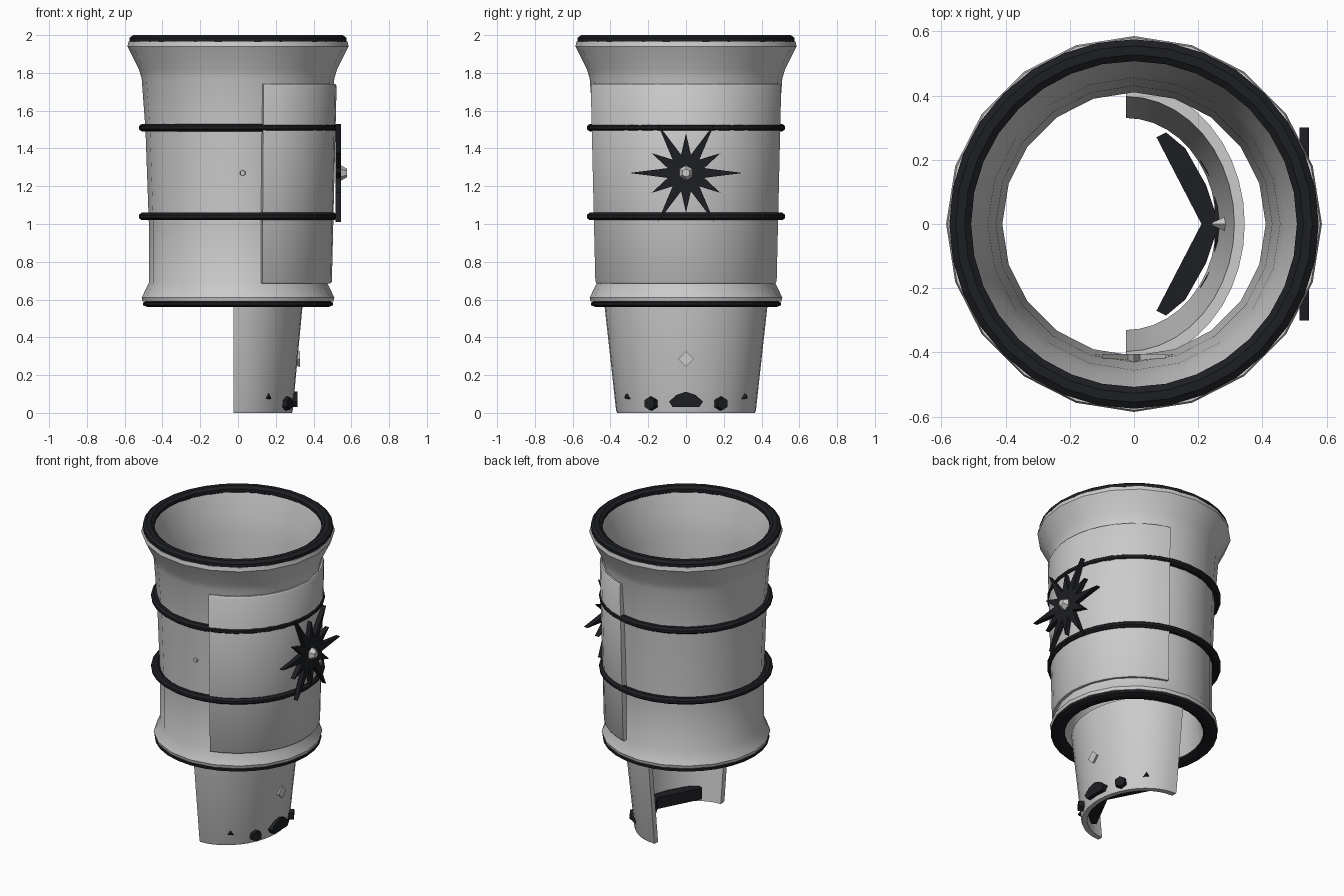
import bpy, bmesh, math
from mathutils import Vector, Matrix

if "Cube" in bpy.data.objects:
    bpy.data.objects.remove(bpy.data.objects["Cube"])

black = bpy.data.materials.new("black")
black.diffuse_color = (0.012, 0.013, 0.016, 1)
black.use_nodes = True
black.node_tree.nodes["Principled BSDF"].inputs["Base Color"].default_value = black.diffuse_color


def finish(name, bm, mat=None, smooth=None):
    bmesh.ops.recalc_face_normals(bm, faces=bm.faces)
    me = bpy.data.meshes.new(name)
    bm.to_mesh(me)
    bm.free()
    ob = bpy.data.objects.new(name, me)
    bpy.context.collection.objects.link(ob)
    if mat:
        me.materials.append(mat)
    if smooth:
        bpy.ops.object.select_all(action='DESELECT')
        ob.select_set(True)
        bpy.context.view_layer.objects.active = ob
        bpy.ops.object.shade_smooth_by_angle(angle=math.radians(smooth))
    return ob


def revolve(name, profile, n, a0=0, a1=360, sx=1, cx=0, mat=None, smooth=35):
    """Sweep a closed (radius, z) profile about z; partial sweeps get end caps."""
    bm = bmesh.new()
    full = a1 - a0 == 360
    rows = []
    for i in range(n if full else n + 1):
        a = math.radians(a0 + (a1 - a0) * i / n)
        rows.append([bm.verts.new((cx + sx * r * math.cos(a), r * math.sin(a), z))
                     for r, z in profile])
    m = len(profile)
    for i in range(n):
        p, q = rows[i], rows[(i + 1) % len(rows)]
        for j in range(m):
            k = (j + 1) % m
            bm.faces.new((p[j], q[j], q[k], p[k]))
    if not full:
        bm.faces.new(rows[0])
        bm.faces.new(rows[-1])
    return finish(name, bm, mat, smooth)


def oval(r, z, dr, dz, n=8):
    return [(r + dr * math.cos(math.tau * (i + .5) / n) * 1.08,
             z + dz * math.sin(math.tau * (i + .5) / n) * 1.08) for i in range(n)]


def prism(name, pts, lo, hi, matrix=Matrix(), mat=None):
    """Extrude a 2D outline along local z, then place it with the matrix."""
    bm = bmesh.new()
    f = bm.faces.new([bm.verts.new((x, y, lo)) for x, y in pts])
    ext = bmesh.ops.extrude_face_region(bm, geom=[f])
    top = [v for v in ext['geom'] if isinstance(v, bmesh.types.BMVert)]
    bmesh.ops.translate(bm, verts=top, vec=(0, 0, hi - lo))
    bm.transform(matrix)
    return finish(name, bm, mat)


def stud(name, loc, direction, r1, r2, depth, sides, mat=None):
    bm = bmesh.new()
    rot = Vector(direction).to_track_quat('Z', 'Y').to_matrix().to_4x4()
    bmesh.ops.create_cone(bm, cap_ends=True, segments=sides, radius1=r1, radius2=r2,
                          depth=depth, matrix=Matrix.Translation(loc) @ rot)
    return finish(name, bm, mat)


def star(long, short, valley):
    pts = []
    for i in range(24):
        r = valley if i % 2 else (long if i % 4 == 0 else short)
        a = math.tau * i / 24
        pts.append((r * math.cos(a), r * math.sin(a)))
    return pts


# Main flared sleeve
revolve("sleeve", [(.505, .59), (.51, .61), (.472, .69), (.472, 1.0), (.49, 1.5),
                   (.51, 1.77), (.525, 1.82), (.585, 1.94), (.58, 1.965),
                   (.52, 1.965), (.475, 1.82), (.455, 1.7), (.43, 1.4), (.41, 1.0),
                   (.41, .69), (.43, .59)], 20)

# Black trim rings
revolve("top_rim", oval(.541, 1.975, .034, .025), 32, mat=black, smooth=None)
revolve("bottom_rim", oval(.462, .577, .042, .016), 32, mat=black, smooth=None)
for i, z in enumerate((1.04, 1.51)):
    revolve(f"band_{i + 1}", oval(.499, z, .026, .02), 32, mat=black)

# Curved outer plate on the right side
revolve("side_plate", [(.46, .69), (.49, .685), (.497, .695), (.522, 1.73),
                       (.515, 1.742), (.48, 1.74)], 16, -75, 75)

# Lower half shell
revolve("lower_shell", [(.365, 0), (.37, .012), (.435, .6), (.397, .6), (.33, .0)],
        20, -90, 90, sx=.85, cx=-.025)

# Spiked emblem with a pale centre
to_right = Matrix(((0, 0, 1, 0), (1, 0, 0, 0), (0, 1, 0, 1.27), (0, 0, 0, 1)))
prism("star_plate", star(.3, .21, .1), .515, .545, to_right, black)
stud("star_centre", (.56, 0, 1.27), (1, 0, 0), .042, .022, .035, 6)

# Front rivet and its mostly buried backing
to_front = Matrix(((1, 0, 0, 0), (0, 0, -1, 0), (0, 1, 0, 1.27), (0, 0, 0, 1)))
prism("rivet_backing", star(.2, .14, .07), .405, .43, to_front)
stud("front_rivet", (.025, -.475, 1.27), (0, -1, 0), .018, .014, .03, 6)

# Pale pointed stud through the lower shell
stud("shell_stud", (.285, 0, .285), (-1, 0, 0), .042, .004, .085, 4)

# Black braces inside the lower shell, with studs outside
for s, side in ((1, "back"), (-1, "front")):
    brace = [(.07, .27), (.10, .285), (.16, .235), (.225, .12), (.265, 0), (.21, 0)]
    prism("brace_" + side, [(x, y * s) for x, y in brace], .03, .105, mat=black)
    stud("hex_stud_" + side, (.25, .18 * s, .05), (.85, .5 * s, 0), .042, .034, .06, 6, black)
    stud("spike_" + side, (.158, .305 * s, .085), (.5, .8 * s, 0), .035, .01, .04, 3, black)
cap = [(-.09, .06), (-.07, .03), (.07, .03), (.09, .06), (.05, .095), (0, .112), (-.05, .095)]
low = to_right.copy()
low[2][3] = 0
prism("centre_cap", cap, .25, .315, low, black)
